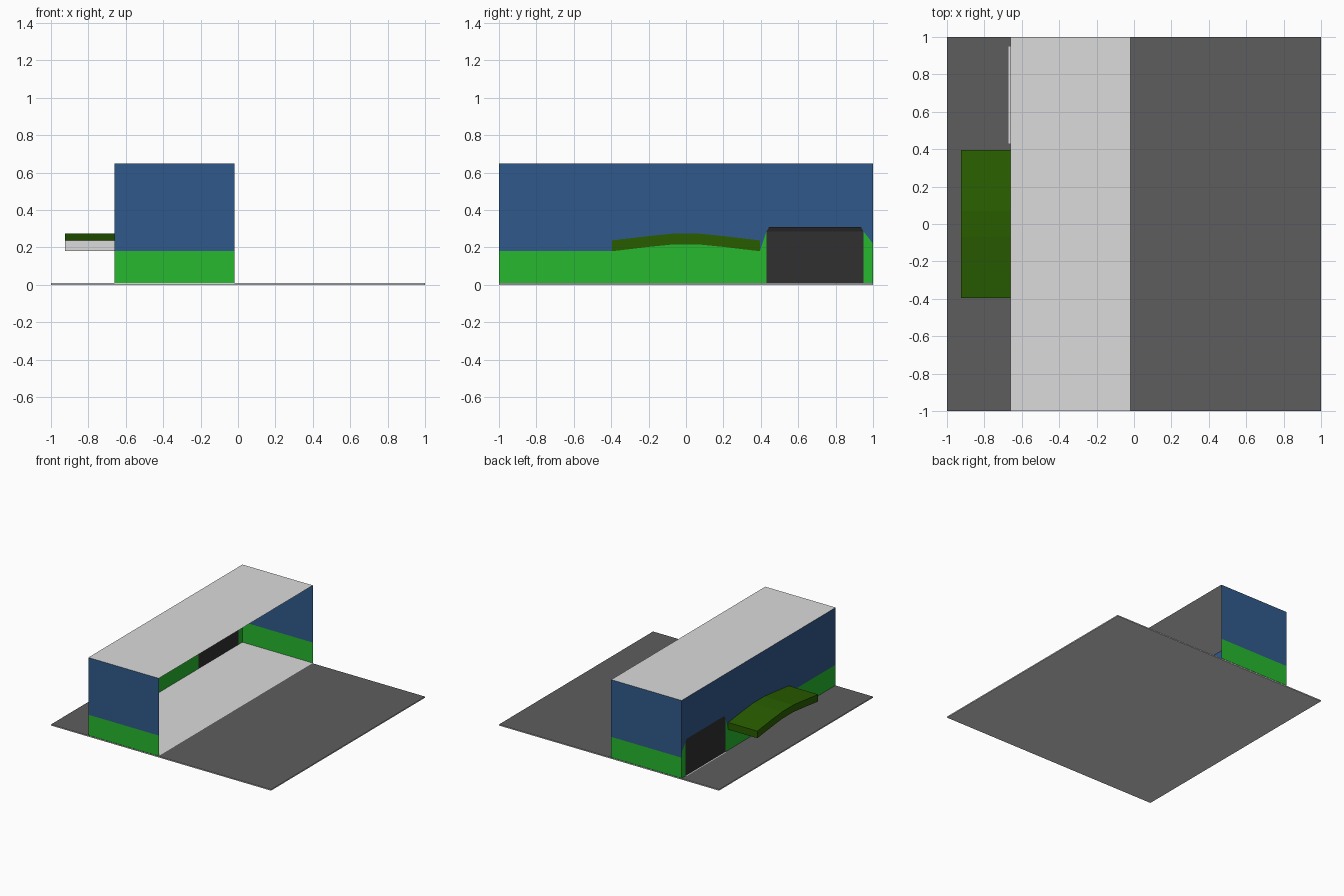
import bpy
from mathutils import Vector

cube = bpy.data.objects.get("Cube")
if cube:
    bpy.data.objects.remove(cube, do_unlink=True)


def material(name, rgb):
    mat = bpy.data.materials.new(name)
    mat.use_nodes = True
    colour = (*rgb, 1)
    mat.diffuse_color = colour
    mat.node_tree.nodes["Principled BSDF"].inputs["Base Color"].default_value = colour
    return mat


PALE = material("pale grey", (0.71, 0.71, 0.71))
ASPHALT = material("asphalt grey", (0.11, 0.11, 0.11))
GREEN = material("bright green", (0.019, 0.48, 0.028))
BLUE = material("slate blue", (0.03, 0.1, 0.26))
OLIVE = material("olive green", (0.022, 0.11, 0.0))
DARK = material("charcoal", (0.029, 0.029, 0.029))


def build(name, verts, faces, *mats):
    mesh = bpy.data.meshes.new(name)
    mesh.from_pydata(verts, [], faces)
    for m in mats:
        mesh.materials.append(m)
    obj = bpy.data.objects.new(name, mesh)
    bpy.context.collection.objects.link(obj)
    return obj


def panel(name, points, mat, outward):
    """One flat polygon whose normal points along outward."""
    obj = build(name, points, [range(len(points))], mat)
    if obj.data.polygons[0].normal.dot(Vector(outward)) < 0:
        obj.data.flip_normals()
    return obj


def level(name, x0, x1, y0, y1, z, mat):
    """Horizontal rectangle facing up."""
    return panel(name, [(x0, y0, z), (x1, y0, z), (x1, y1, z), (x0, y1, z)],
                 mat, (0, 0, 1))


def prism(name, profile, x0, x1, *mats):
    """Extrude a (y, z) profile along x."""
    n = len(profile)
    verts = [(x, y, z) for x in (x0, x1) for y, z in profile]
    faces = [list(range(n))[::-1], list(range(n, 2 * n))]
    faces += [(i, (i + 1) % n, (i + 1) % n + n, i + n) for i in range(n)]
    return build(name, verts, faces, *mats)


def recolour(obj, index, direction):
    """Give faces looking along direction another material slot."""
    for face in obj.data.polygons:
        if face.normal.dot(Vector(direction)) > 0.9:
            face.material_index = index


LEFT, RIGHT = -0.66, -0.02
BASE, BAND, TOP = 0.011, 0.18, 0.65

# Ground slab: dark top, pale edges and underside
ground = prism("ground", [(-1, 0), (1, 0), (1, 0.009), (-1, 0.009)], -1, 1, PALE, ASPHALT)
recolour(ground, 1, (0, 0, 1))

# Floor, roof and door sill
level("floor", LEFT, RIGHT, -1, 1, 0.012, PALE)
level("roof", LEFT, RIGHT, -1, 1, TOP, PALE)
level("door_sill", LEFT - 0.01, LEFT, 0.43, 0.95, 0.012, PALE)

# End walls, each in two colour bands
for label, y in (("front", -1), ("back", 1)):
    for part, z0, z1, mat in (("lower", BASE, BAND, GREEN), ("upper", BAND, TOP, BLUE)):
        panel(f"{label}_wall_{part}",
              [(LEFT, y, z0), (RIGHT, y, z0), (RIGHT, y, z1), (LEFT, y, z1)],
              mat, (0, y, 0))

# Long wall: the colour boundary follows the canopy and rises round the door
arch = [(-0.395, 0), (-0.2, 0.023), (-0.07, 0.036), (0.07, 0.036), (0.2, 0.023), (0.395, 0)]
under = [(y, BAND + rise) for y, rise in arch]
door = [(0.43, 0.285), (0.445, 0.31), (0.935, 0.31), (0.95, 0.285)]
left_edge = [(-1, BAND)] + under + door[:1]
right_edge = [door[-1], (1, 0.22)]


def side(points, x=LEFT):
    return [(x, y, z) for y, z in points]


out = (-1, 0, 0)
panel("side_wall_lower", side([(-1, BASE)] + left_edge + [(0.43, BASE)]), GREEN, out)
panel("side_wall_corner", side([(0.95, BASE)] + right_edge + [(1, BASE)]), GREEN, out)
panel("side_wall_upper",
      side([(-1, TOP)] + left_edge + door[1:3] + right_edge + [(1, TOP)]), BLUE, out)

# Door with a slightly leaning head
panel("door", side([(0.43, BASE), door[0], door[-1], (0.95, BASE)]), DARK, out)
panel("door_head", side([door[0], door[-1]]) + side([door[2], door[1]], LEFT + 0.01),
      DARK, out)
panel("door_head_back", side(door), DARK, out)

# Arched canopy, its front end left pale
over = [(y, z + 0.058) for y, z in reversed(under)]
canopy = prism("canopy", under + over, -0.925, LEFT + 0.003, OLIVE, PALE)
recolour(canopy, 1, (0, -1, 0))
